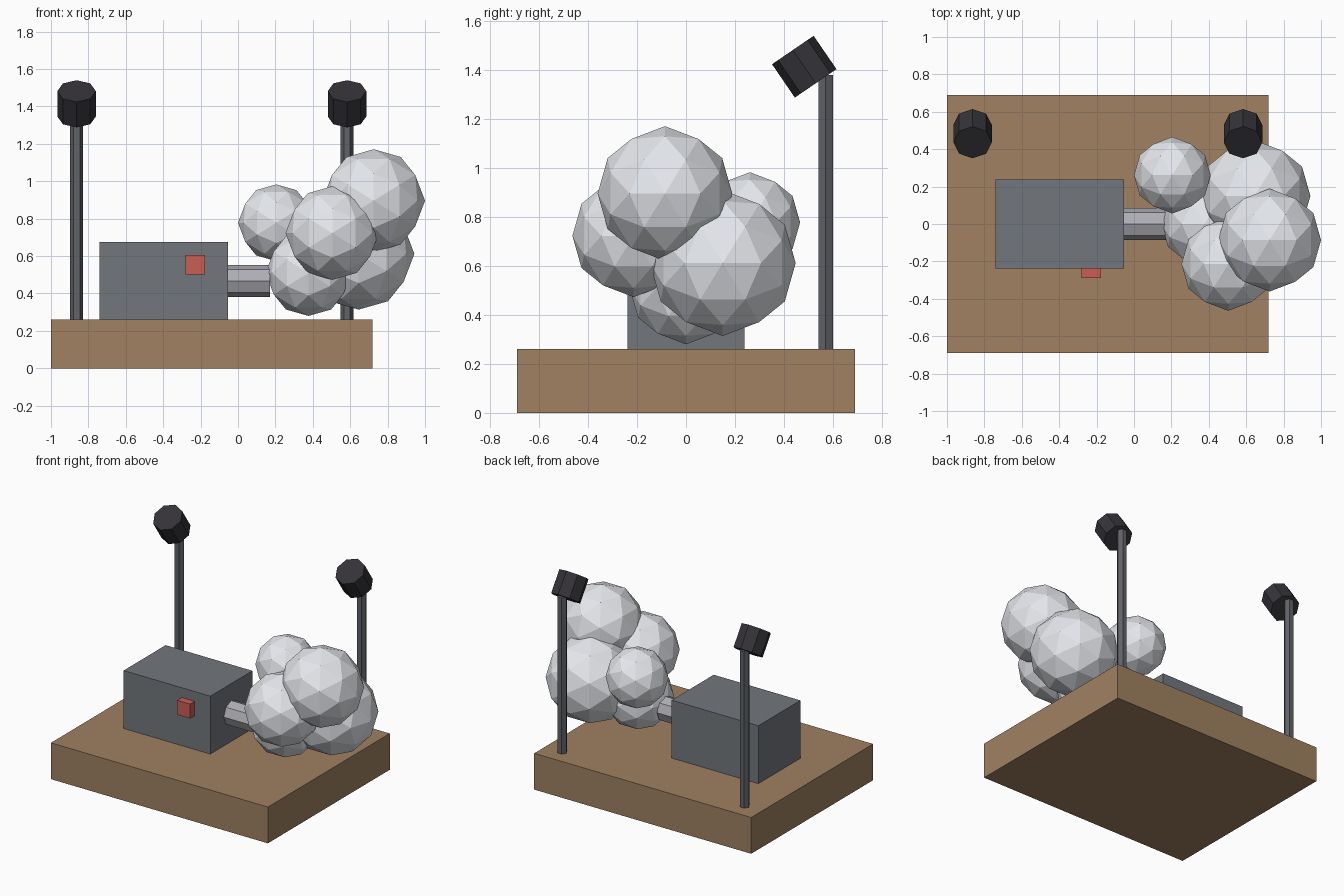
import bpy, math

if "Cube" in bpy.data.objects:
    bpy.data.objects.remove(bpy.data.objects["Cube"])


def material(name, rgb):
    m = bpy.data.materials.new(name)
    m.diffuse_color = (*rgb, 1)
    m.use_nodes = True
    m.node_tree.nodes["Principled BSDF"].inputs["Base Color"].default_value = m.diffuse_color
    return m


wood = material("wood", (0.35, 0.22, 0.12))
metal = material("machine_grey", (0.17, 0.185, 0.205))
steel = material("light_steel", (0.42, 0.42, 0.46))
post = material("post_grey", (0.12, 0.125, 0.14))
black = material("lamp_black", (0.035, 0.033, 0.04))
red = material("button_red", (0.6, 0.11, 0.09))
white = material("fog_white", (0.78, 0.8, 0.84))


def finish(name, mat):
    ob = bpy.context.object
    ob.name = name
    ob.data.materials.append(mat)
    return ob


def box(name, lo, hi, mat):
    mid = [(a + b) / 2 for a, b in zip(lo, hi)]
    bpy.ops.mesh.primitive_cube_add(size=1, location=mid)
    ob = finish(name, mat)
    ob.scale = [b - a for a, b in zip(lo, hi)]


def cylinder(name, sides, radius, length, loc, rot, mat):
    bpy.ops.mesh.primitive_cylinder_add(vertices=sides, radius=radius, depth=length,
                                        location=loc, rotation=rot)
    finish(name, mat)


# Stage, machine body and button
box("platform", (-1, -0.69, 0), (0.72, 0.69, 0.26), wood)
box("machine_body", (-0.74, -0.238, 0.26), (-0.053, 0.238, 0.675), metal)
box("button", (-0.28, -0.29, 0.502), (-0.177, -0.19, 0.605), red)

# Outlet pipe
cylinder("outlet_pipe", 8, 0.086, 0.27, (0.035, 0, 0.467), (0, math.pi / 2, 0), steel)

# Two lamp posts with tilted heads
for side, x in (("left", -0.863), ("right", 0.583)):
    cylinder(side + "_lamp_post", 6, 0.034, 1.12, (x, 0.57, 0.82), (0, 0, math.pi / 2), post)
    cylinder(side + "_lamp_head", 8, 0.103, 0.165, (x, 0.483, 1.414), (0.6, 0, 0), black)

# Fog cloud: faceted puffs, turned so a vertex lies on every axis
puffs = [
    (0.377, 0.0, 0.51, 0.23),
    (0.645, 0.15, 0.612, 0.298),
    (0.504, -0.214, 0.723, 0.25),
    (0.205, 0.261, 0.778, 0.205),
    (0.725, -0.086, 0.896, 0.275),
]
for i, (x, y, z, r) in enumerate(puffs):
    bpy.ops.mesh.primitive_ico_sphere_add(subdivisions=2, radius=r, location=(x, y, z),
                                          rotation=(0, -math.radians(31.717), 0))
    finish(f"fog_puff_{i + 1}", white)
